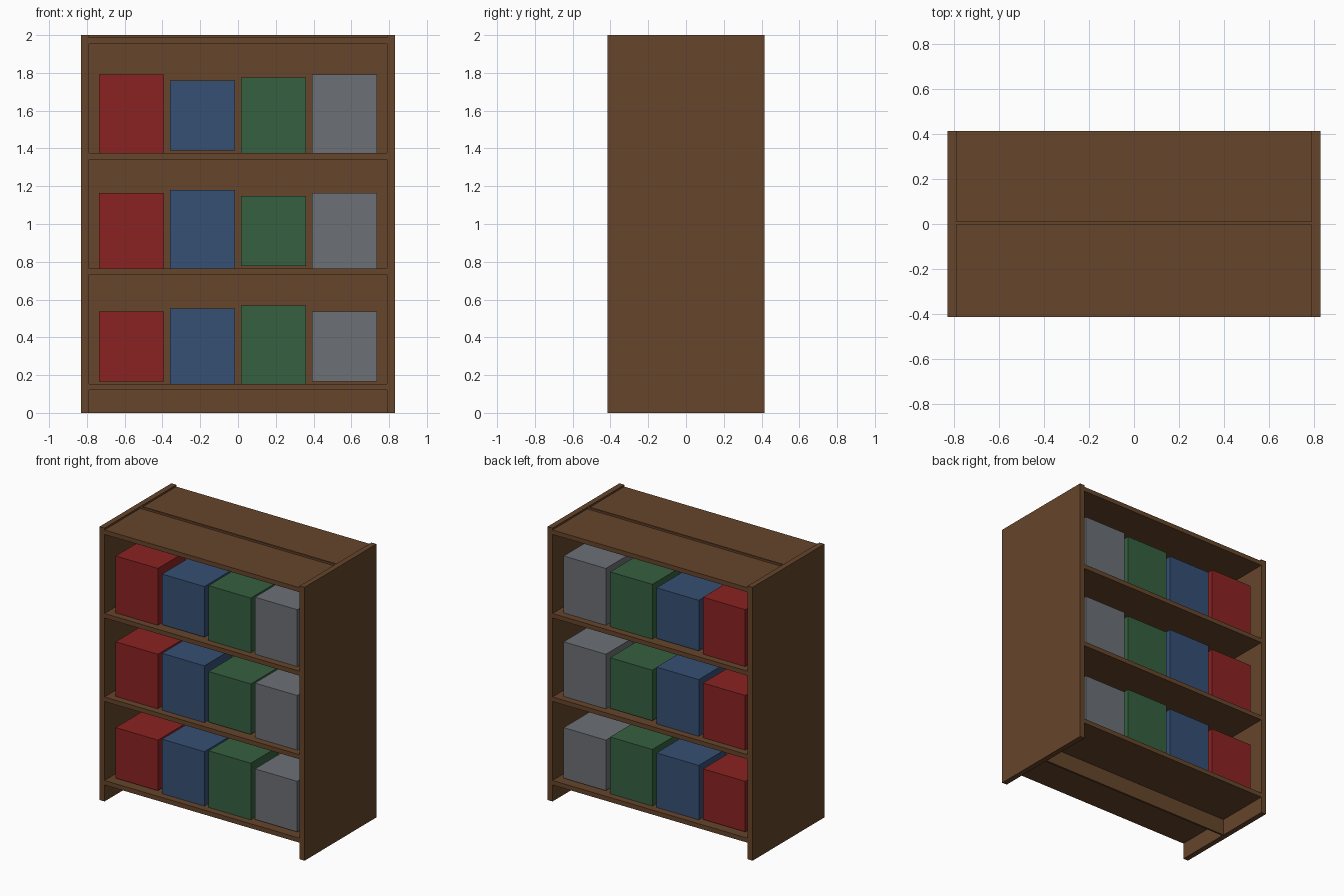
import bpy

old = bpy.data.objects.get("Cube")
if old:
    bpy.data.objects.remove(old, do_unlink=True)


def make_material(name, color):
    mat = bpy.data.materials.new(name)
    mat.use_nodes = True
    rgba = (*color, 1.0)
    mat.diffuse_color = rgba
    mat.node_tree.nodes["Principled BSDF"].inputs["Base Color"].default_value = rgba
    return mat


def box(name, center, size, mat):
    bpy.ops.mesh.primitive_cube_add(size=1, location=center)
    obj = bpy.context.object
    obj.name = name
    obj.scale = size
    bpy.ops.object.transform_apply(location=False, rotation=False, scale=True)
    obj.data.materials.append(mat)
    return obj


wood = make_material("brown wood", (0.133, 0.059, 0.024))
carton_colors = {
    "red": make_material("red carton", (0.258, 0.016, 0.016)),
    "blue": make_material("blue carton", (0.036, 0.080, 0.175)),
    "green": make_material("green carton", (0.036, 0.117, 0.051)),
    "grey": make_material("grey carton", (0.150, 0.162, 0.178)),
}

WIDTH, DEPTH, HEIGHT = 1.66, 0.83, 2.0
SIDE = 0.04
SHELF = 0.033
INNER = WIDTH - 2 * SIDE

# Upright side panels
for name, sign in (("left_side", 1), ("right_side", -1)):
    box(name, (sign * (WIDTH - SIDE) / 2, 0, HEIGHT / 2), (SIDE, DEPTH, HEIGHT), wood)

# Full height divider between the two open faces
box("centre_divider", (0, 0.005, HEIGHT / 2), (INNER, 0.014, HEIGHT), wood)

# Shelves and top board, in a front and a back half
for i in range(4):
    z = 0.137 + 0.611 * i
    for face, sign in (("front", -1), ("back", 1)):
        box(f"{face}_shelf_{i + 1}", (0, sign * DEPTH / 4, z),
            (INNER, DEPTH / 2, SHELF), wood)

# Cartons on both faces, with three heights in rotation
for row in range(3):
    for col, (color, mat) in enumerate(carton_colors.items()):
        height = 0.37 + 0.032 * ((row + col) % 3)
        x = -0.564 + 0.376 * col
        z = 0.351 + 0.612 * row
        for face, sign in (("front", -1), ("back", 1)):
            box(f"{face}_{color}_carton_{row + 1}", (x, sign * 0.207, z),
                (0.342, 0.316, height), mat)
